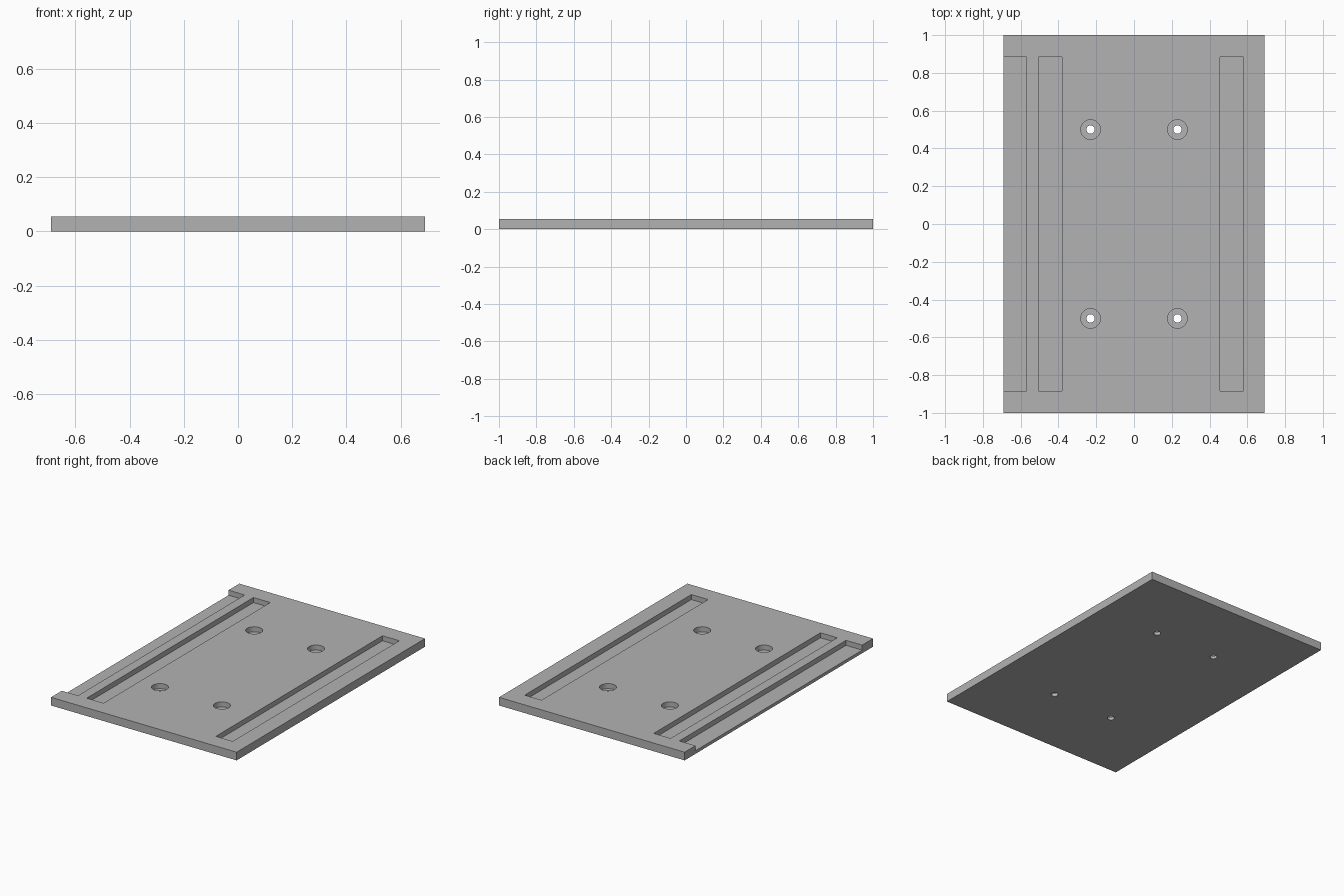
import bpy
import bmesh
from mathutils import Matrix, Vector

cube = bpy.data.objects.get("Cube")
if cube:
    bpy.data.objects.remove(cube, do_unlink=True)

HALF_X, THICK = 0.69, 0.055
FLOOR = 0.021          # height of the pocket and counterbore floors
SLOT_Y = 0.885
SEGMENTS = 48

grey = bpy.data.materials.new("plain grey")
grey.use_nodes = True
colour = (0.45, 0.45, 0.45, 1)
grey.diffuse_color = colour
grey.node_tree.nodes["Principled BSDF"].inputs["Base Color"].default_value = colour


def add_box(bm, low, high):
    low, high = Vector(low), Vector(high)
    place = Matrix.Translation((low + high) / 2) @ Matrix.Diagonal((*(high - low), 1))
    bmesh.ops.create_cube(bm, size=1, matrix=place)


def add_cylinder(bm, x, y, radius, z0, z1):
    bmesh.ops.create_cone(bm, cap_ends=True, segments=SEGMENTS, radius1=radius,
                          radius2=radius, depth=z1 - z0,
                          matrix=Matrix.Translation((x, y, (z0 + z1) / 2)))


def make_object(name, bm):
    mesh = bpy.data.meshes.new(name)
    bm.to_mesh(mesh)
    bm.free()
    mesh.materials.append(grey)
    obj = bpy.data.objects.new(name, mesh)
    bpy.context.collection.objects.link(obj)
    return obj


# Base plate
bm = bmesh.new()
add_box(bm, (-HALF_X, -1, 0), (HALF_X, 1, THICK))
plate = make_object("base_plate", bm)

# Long pockets, the first one open to the right edge
pockets = bmesh.new()
for x0, x1 in ((-0.8, -0.57), (-0.505, -0.38), (0.455, 0.58)):
    add_box(pockets, (x0, -SLOT_Y, FLOOR), (x1, SLOT_Y, 0.1))

# Counterbored screw holes
bores, holes = bmesh.new(), bmesh.new()
for x in (-0.23, 0.23):
    for y in (-0.5, 0.5):
        add_cylinder(bores, x, y, 0.052, FLOOR, 0.1)
        add_cylinder(holes, x, y, 0.022, -0.1, 0.2)

# Cut the plate
cutters = [make_object("pocket_cutter", pockets), make_object("bore_cutter", bores),
           make_object("hole_cutter", holes)]
bpy.context.view_layer.objects.active = plate
for cutter in cutters:
    cutter.hide_render = True
    mod = plate.modifiers.new(cutter.name, 'BOOLEAN')
    mod.operation = 'DIFFERENCE'
    mod.solver = 'EXACT'
    mod.object = cutter
    bpy.ops.object.modifier_apply(modifier=mod.name)
    bpy.data.objects.remove(cutter, do_unlink=True)

# Smooth bore walls, sharp edges
bpy.ops.object.select_all(action='DESELECT')
plate.select_set(True)
bpy.ops.object.shade_smooth_by_angle()
